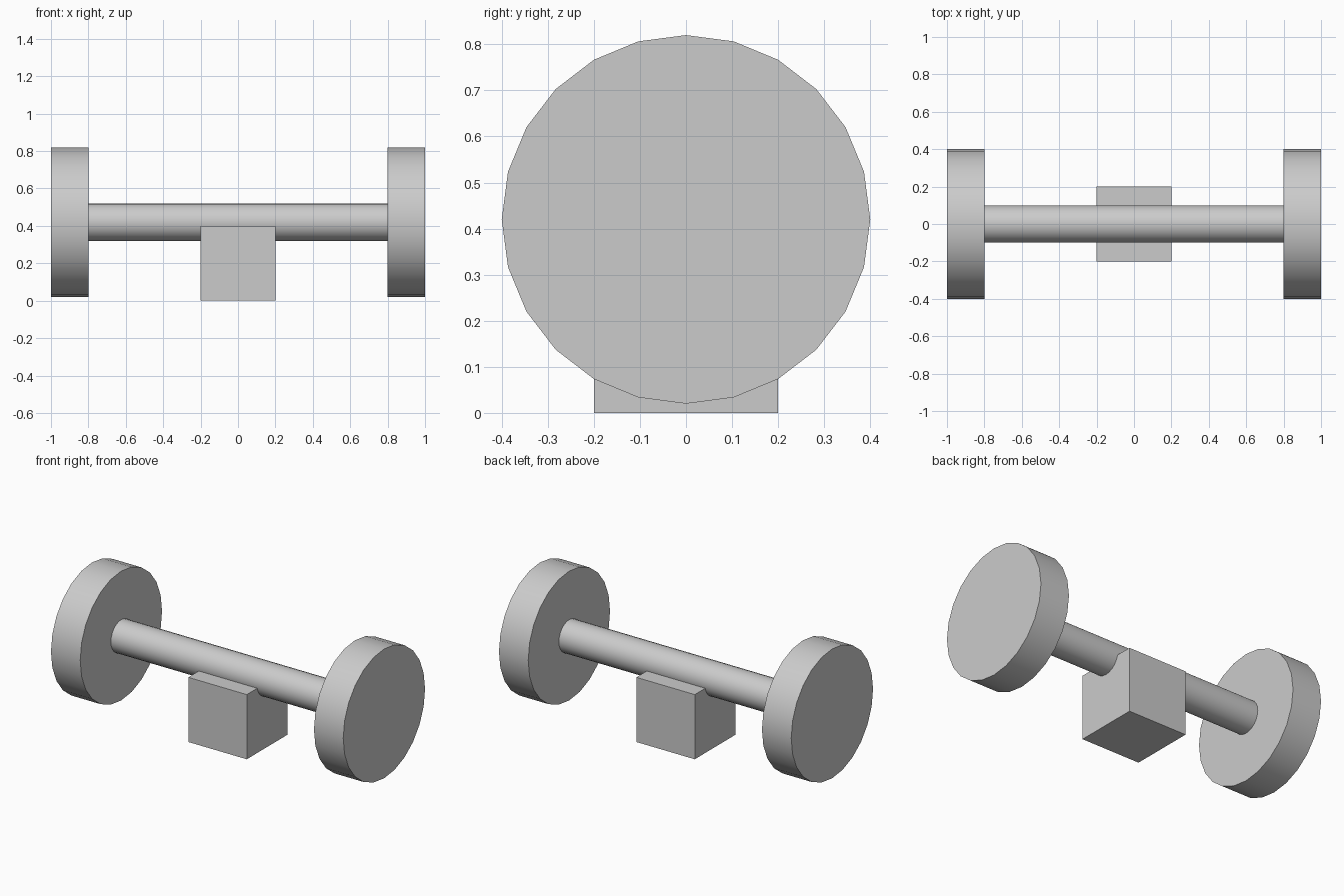
import bpy
from math import radians

cube = bpy.data.objects.get("Cube")
if cube:
    bpy.data.objects.remove(cube, do_unlink=True)

AXLE_Z = 0.42

# Single grey finish
grey = bpy.data.materials.new("plain grey")
grey.use_nodes = True
colour = (0.6, 0.6, 0.6, 1)
grey.diffuse_color = colour
grey.node_tree.nodes["Principled BSDF"].inputs["Base Color"].default_value = colour


def x_cylinder(name, radius, length, x):
    """Cylinder lying along x, smooth around its rim with sharp ends."""
    bpy.ops.mesh.primitive_cylinder_add(
        vertices=24, radius=radius, depth=length,
        location=(x, 0, AXLE_Z), rotation=(0, radians(90), 0))
    obj = bpy.context.object
    obj.name = name
    obj.data.materials.append(grey)
    bpy.ops.object.shade_smooth_by_angle(angle=radians(30))
    return obj


# Wheels at both ends
for side, x in (("left", 0.9), ("right", -0.9)):
    x_cylinder(side + "_wheel", 0.4, 0.2, x)

# Axle between the wheels
x_cylinder("axle", 0.1, 1.6, 0)

# Block hanging under the axle
bpy.ops.mesh.primitive_cube_add(size=0.4, location=(0, 0, 0.2))
block = bpy.context.object
block.name = "centre_block"
block.data.materials.append(grey)
